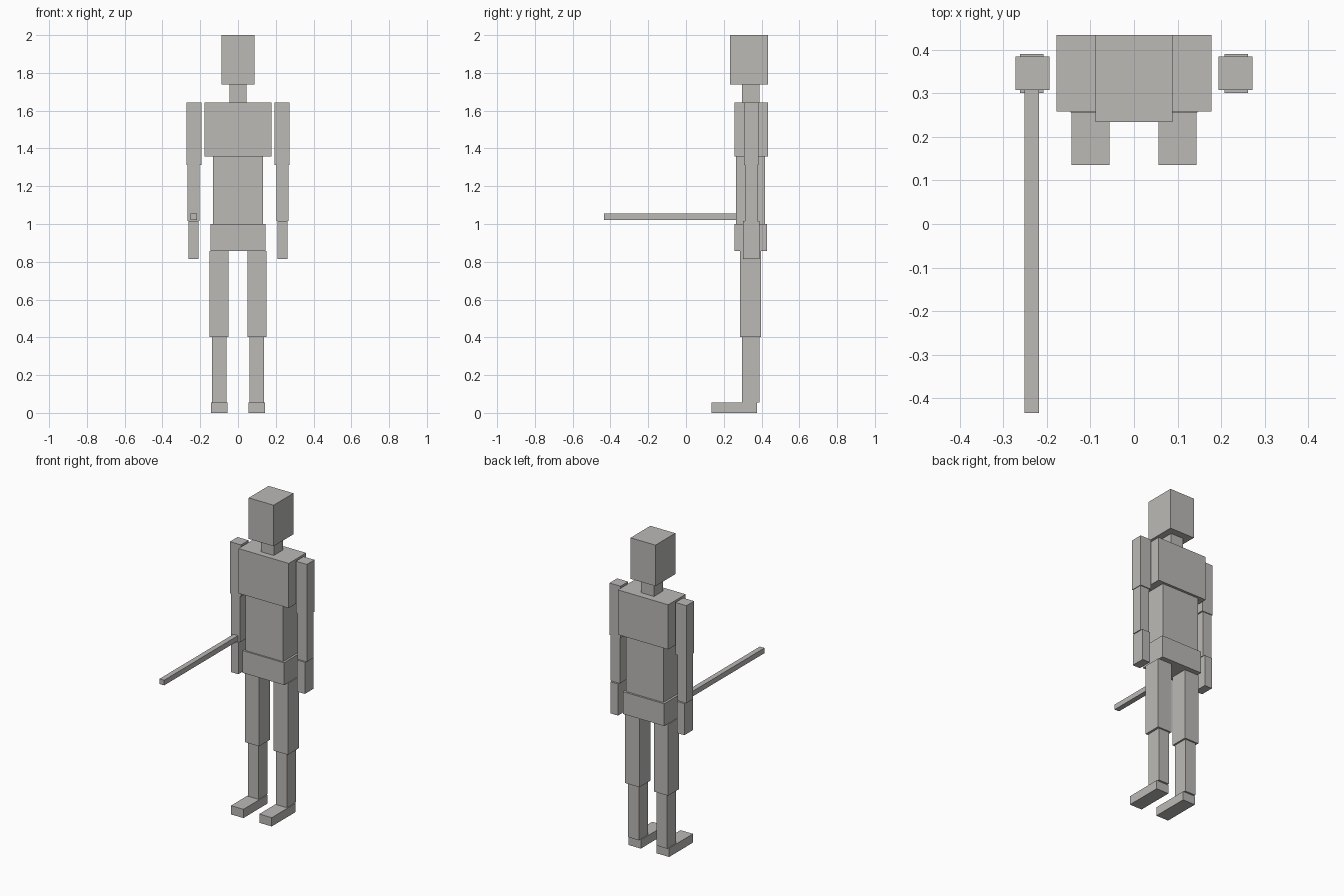
import bpy

# One flat colour for the whole figure
grey = bpy.data.materials.new("warm_grey")
grey.diffuse_color = (0.50, 0.49, 0.47, 1)


def box(name, x, y, z):
    """Axis-aligned block given its (min, max) range on each axis."""
    rng = (x, y, z)
    bpy.ops.mesh.primitive_cube_add(size=1, location=[(a + b) / 2 for a, b in rng])
    ob = bpy.context.object
    ob.name = name
    ob.scale = [b - a for a, b in rng]
    bpy.ops.object.transform_apply(location=False, rotation=False, scale=True)
    ob.data.materials.append(grey)


def pair(name, x, y, z):
    """Mirrored left and right blocks."""
    box("right_" + name, (-x[1], -x[0]), y, z)
    box("left_" + name, x, y, z)


# Head and torso
box("head", (-0.088, 0.088), (0.234, 0.434), (1.738, 2.0))
box("neck", (-0.045, 0.045), (0.297, 0.388), (1.643, 1.738))
box("chest", (-0.178, 0.178), (0.258, 0.434), (1.357, 1.643))
box("abdomen", (-0.132, 0.132), (0.266, 0.418), (1.0, 1.357))
box("pelvis", (-0.146, 0.146), (0.256, 0.430), (0.858, 1.0))

# Arms
pair("upper_arm", (0.194, 0.272), (0.307, 0.384), (1.312, 1.643))
pair("forearm", (0.203, 0.268), (0.312, 0.378), (1.017, 1.312))
pair("hand", (0.208, 0.262), (0.301, 0.390), (0.815, 1.017))

# Legs
pair("thigh", (0.051, 0.152), (0.286, 0.398), (0.402, 0.858))
pair("shin", (0.062, 0.138), (0.297, 0.388), (0.056, 0.402))
pair("foot", (0.056, 0.144), (0.135, 0.376), (0.0, 0.056))

# Long stick pointing forward from the right arm
box("stick", (-0.251, -0.218), (-0.434, 0.345), (1.022, 1.055))
